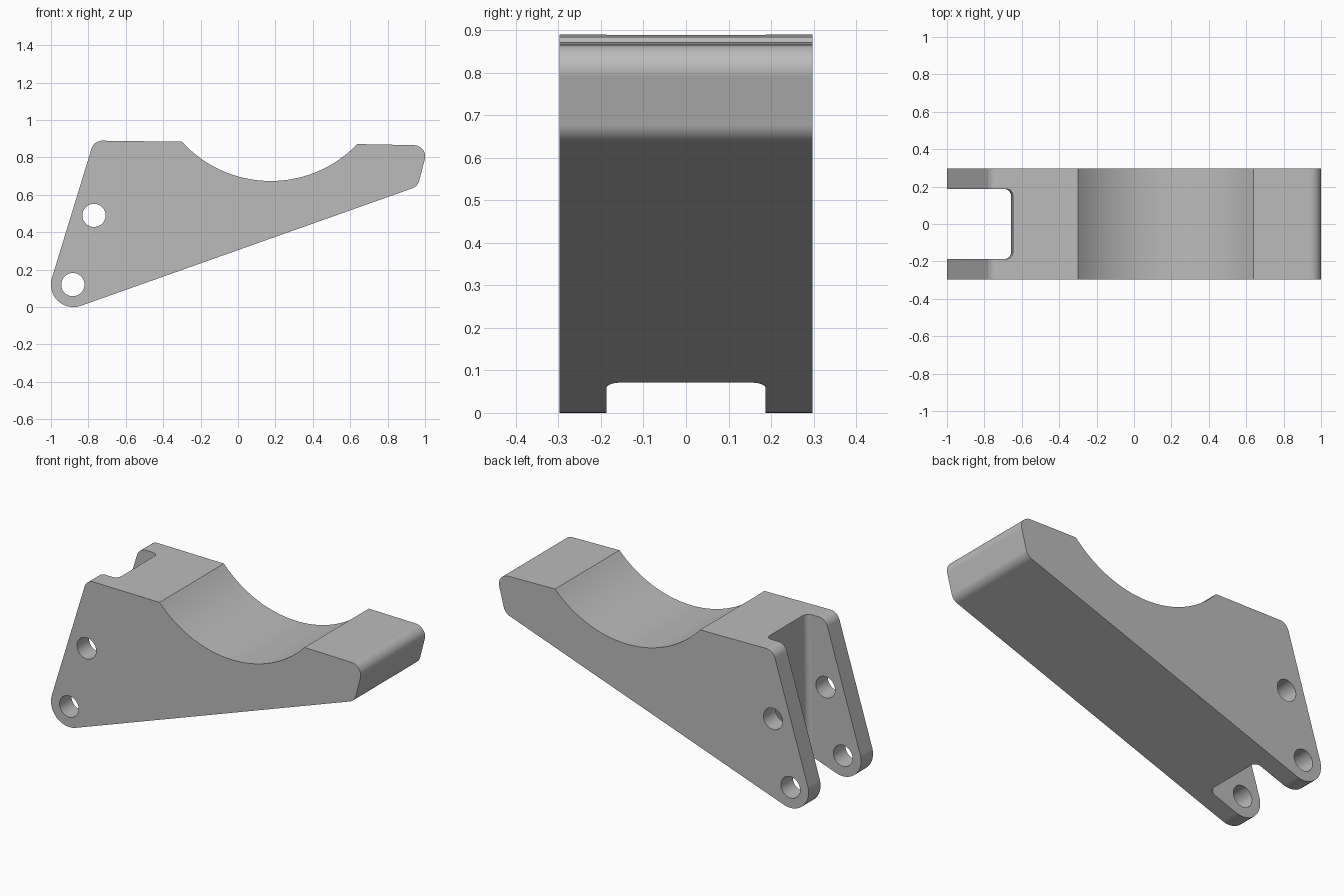
import bpy, bmesh, math
from mathutils import Vector, Matrix

cube = bpy.data.objects.get("Cube")
if cube:
    bpy.data.objects.remove(cube, do_unlink=True)

HALF_WIDTH = 0.297
SLOT_HALF = 0.187

grey = bpy.data.materials.new("plain grey")
grey.use_nodes = True
colour = (0.5, 0.5, 0.5, 1)
grey.diffuse_color = colour
grey.node_tree.nodes["Principled BSDF"].inputs["Base Color"].default_value = colour


def fillet(prev, corner, following, radius, steps=12):
    """Points of an arc that rounds one corner of an outline."""
    c = Vector(corner)
    a = (Vector(prev) - c).normalized()
    b = (Vector(following) - c).normalized()
    half = a.angle(b) / 2
    centre = c + (a + b).normalized() * radius / math.sin(half)
    start = c + a * radius / math.tan(half) - centre
    end = c + b * radius / math.tan(half) - centre
    sweep = start.angle(end)
    return [centre + (start * math.sin(sweep * (1 - i / steps))
                      + end * math.sin(sweep * i / steps)) / math.sin(sweep)
            for i in range(steps + 1)]


def rounded(corners):
    """Outline from (x, y, radius) corners; zero radius stays sharp."""
    pts = []
    for i, (x, y, r) in enumerate(corners):
        prev, following = corners[i - 1][:2], corners[(i + 1) % len(corners)][:2]
        pts += fillet(prev, (x, y), following, r) if r else [Vector((x, y))]
    return pts


def prism(name, outline, low, high, matrix):
    """Extrude a flat outline from low to high, then place it."""
    bm = bmesh.new()
    face = bm.faces.new([bm.verts.new((p[0], p[1], low)) for p in outline])
    ext = bmesh.ops.extrude_face_region(bm, geom=[face])["geom"]
    bmesh.ops.translate(bm, vec=(0, 0, high - low),
                        verts=[v for v in ext if isinstance(v, bmesh.types.BMVert)])
    bmesh.ops.transform(bm, matrix=matrix, verts=bm.verts)
    bmesh.ops.recalc_face_normals(bm, faces=bm.faces)
    mesh = bpy.data.meshes.new(name)
    bm.to_mesh(mesh)
    bm.free()
    mesh.materials.append(grey)
    obj = bpy.data.objects.new(name, mesh)
    bpy.context.collection.objects.link(obj)
    return obj


def circle(x, y, r, count=48):
    return [(x + r * math.cos(math.tau * i / count),
             y + r * math.sin(math.tau * i / count)) for i in range(count)]


def cut(target, cutter):
    cutter.hide_render = True
    mod = target.modifiers.new("cut", 'BOOLEAN')
    mod.operation = 'DIFFERENCE'
    mod.solver = 'EXACT'
    mod.object = cutter
    bpy.ops.object.modifier_apply(modifier=mod.name)
    bpy.data.objects.remove(cutter, do_unlink=True)


# Side profile with a round saddle in the top edge
saddle_left, saddle_right = Vector((-0.3, 0.883)), Vector((0.637, 0.872))
hub, saddle_radius = Vector((0.175, 1.315)), 0.641
a0 = math.atan2(*(saddle_left - hub).yx)
a1 = math.atan2(*(saddle_right - hub).yx)
steps = 48
saddle = [(hub.x + saddle_radius * math.cos(a0 + (a1 - a0) * i / steps),
           hub.y + saddle_radius * math.sin(a0 + (a1 - a0) * i / steps), 0)
          for i in range(steps + 1)]
profile = rounded([(-1.065, -0.073, 0.12), (-0.77, 0.89, 0.06)] + saddle
                  + [(1.018, 0.864, 0.06), (0.961, 0.645, 0.06)])
upright = Matrix.Rotation(math.pi / 2, 4, 'X')
body = prism("clevis_bracket", profile, -HALF_WIDTH, HALF_WIDTH, upright)
bpy.context.view_layer.objects.active = body
body.select_set(True)

# Slot between the two lugs
slot = rounded([(-1.3, -SLOT_HALF, 0), (-0.659, -SLOT_HALF, 0.035),
                (-0.659, SLOT_HALF, 0.035), (-1.3, SLOT_HALF, 0)])
cut(body, prism("slot_cutter", slot, -0.3, 1.2, Matrix.Rotation(0.013, 4, 'Y')))

# Pin holes through both lugs
for x, z in ((-0.883, 0.12), (-0.77, 0.49)):
    cut(body, prism("hole_cutter", circle(x, z, 0.062), -0.5, 0.5, upright))

# Smooth curves, crisp edges
bpy.ops.object.shade_smooth_by_angle(angle=math.radians(30))
weighted = body.modifiers.new("even shading", 'WEIGHTED_NORMAL')
weighted.keep_sharp = True
